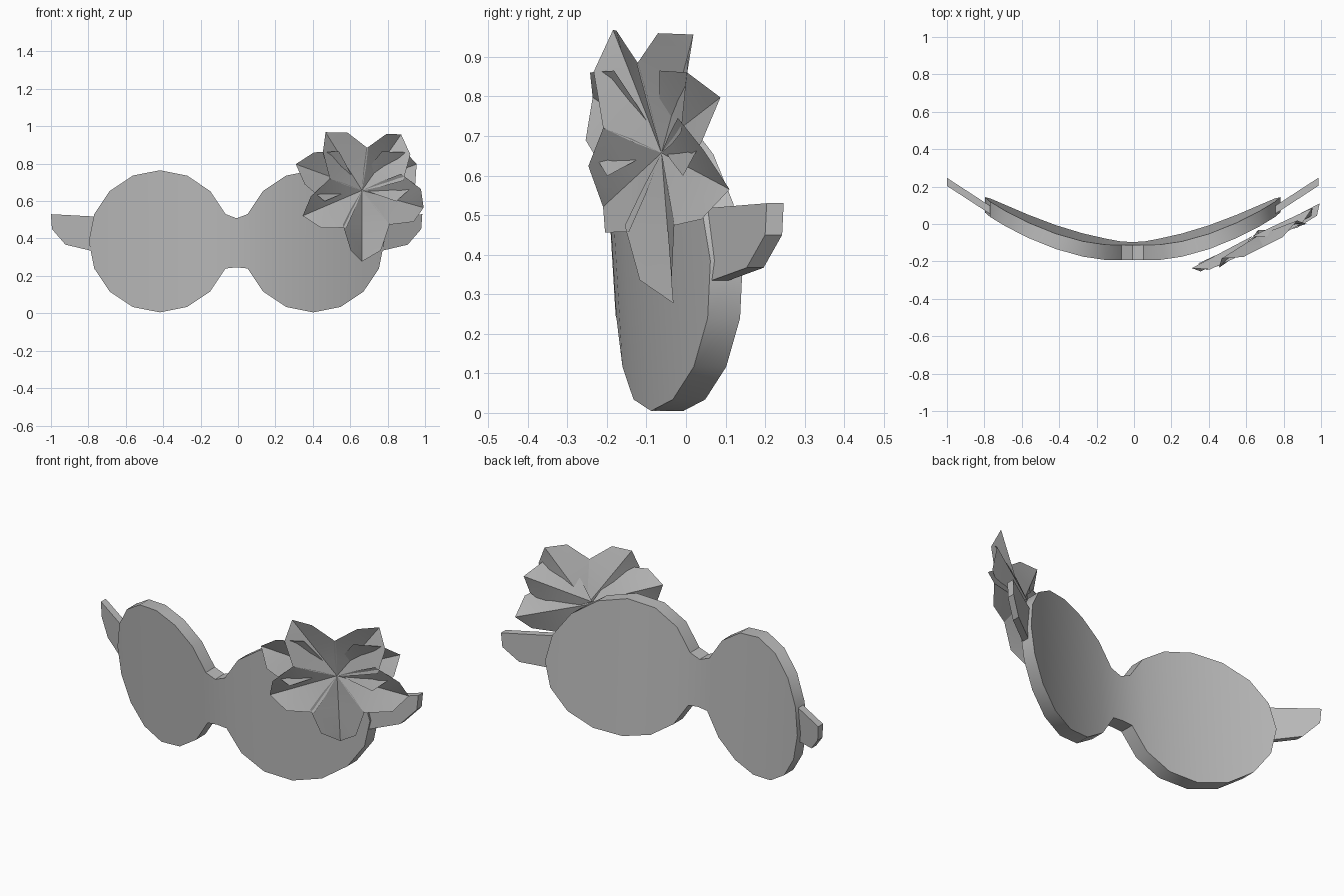
import bpy
import bmesh
from math import sin, cos, radians
from mathutils import Vector

cube = bpy.data.objects.get("Cube")
if cube:
    bpy.data.objects.remove(cube, do_unlink=True)

grey = bpy.data.materials.new("plain grey")
grey.use_nodes = True
grey.diffuse_color = (0.5, 0.5, 0.5, 1)
grey.node_tree.nodes["Principled BSDF"].inputs["Base Color"].default_value = grey.diffuse_color

SHIFT = -0.0075  # the frame sits slightly off centre to balance the flower


def finish(bm, name, closed=True):
    if closed:
        bmesh.ops.recalc_face_normals(bm, faces=bm.faces)
    mesh = bpy.data.meshes.new(name)
    bm.to_mesh(mesh)
    bm.free()
    mesh.materials.append(grey)
    obj = bpy.data.objects.new(name, mesh)
    bpy.context.collection.objects.link(obj)
    bpy.ops.object.select_all(action="DESELECT")
    obj.select_set(True)
    bpy.context.view_layer.objects.active = obj
    bpy.ops.object.shade_smooth_by_angle(angle=radians(35))
    return obj


def thicken(bm, depth):
    """Push a front sheet backwards along y into a solid."""
    sheet = list(bm.faces)
    new = bmesh.ops.extrude_face_region(bm, geom=sheet, use_keep_orig=True)["geom"]
    verts = [v for v in new if isinstance(v, bmesh.types.BMVert)]
    bmesh.ops.translate(bm, verts=verts, vec=(0, depth, 0))


# Curved front with two sixteen-sided lenses and a bridge
def front_y(x, z):
    a = abs(x)
    return -0.186 + 0.5 * a**2 - 0.13 * a**3 - 0.06 * (z - 0.38)


LENS_X, LENS_Z, RADIUS = 0.41, 0.385, 0.38
half = [(LENS_X - RADIUS * cos(radians(22.5 * i)),
         LENS_Z + RADIUS * sin(radians(22.5 * i)),
         LENS_Z - RADIUS * sin(radians(22.5 * i))) for i in range(1, 9)]
columns = [(-x, t, b) for x, t, b in reversed(half)] + [(0, 0.508, 0.246)] + half

bm = bmesh.new()
rows = []
for x, top, bottom in columns:
    pair = [bm.verts.new((x + SHIFT, front_y(x, z), z)) for z in (top, bottom)]
    rows.append(pair)
for (t1, b1), (t2, b2) in zip(rows, rows[1:]):
    bm.faces.new((t1, b1, b2, t2))
bmesh.ops.remove_doubles(bm, verts=bm.verts, dist=0.0005)
thicken(bm, 0.082)
finish(bm, "lens_front")

# Short side arms
ARM = [(0.75, 0.517), (0.993, 0.53), (0.987, 0.45), (0.915, 0.367), (0.75, 0.328)]
for side, name in ((1, "left_arm"), (-1, "right_arm")):
    bm = bmesh.new()
    bm.faces.new([bm.verts.new((side * x + SHIFT, 0.072 + 0.65 * (x - 0.79), z))
                  for x, z in ARM])
    thicken(bm, 0.043)
    finish(bm, name)

# Flower: cupped petals on a plane leaning along the left lens
ACROSS = Vector((0.894, 0.447, 0))
UP = Vector((0, -0.08, 1))
OUT = Vector((0.446, -0.892, -0.071))
PETAL = [(0.09, 0.075, 0.025), (0.18, 0.14, 0.05), (0.318, 0.09, 0.045)]
TIP = 0.38


def petal(name, centre, angle):
    along = ACROSS * cos(radians(angle)) + UP * sin(radians(angle))
    side = UP * cos(radians(angle)) - ACROSS * sin(radians(angle))
    bm = bmesh.new()
    base = bm.verts.new(centre)
    tip = bm.verts.new(centre + along * TIP)
    spine = [bm.verts.new(centre + along * u) for u, w, lift in PETAL]
    for s in (1, -1):
        edge = [bm.verts.new(centre + along * u + side * w * s + OUT * lift)
                for u, w, lift in PETAL]
        faces = [(base, spine[0], edge[0])]
        faces += [(spine[i], spine[i + 1], edge[i + 1], edge[i]) for i in range(2)]
        faces.append((spine[2], tip, edge[2]))
        for f in faces:
            bm.faces.new(f if s == 1 else f[::-1])
    finish(bm, name, closed=False)


middle = Vector((0.663, -0.062, 0.657))
for i, angle in enumerate((-90, -14, 52, 125, 201)):
    petal(f"front_petal_{i + 1}", middle, angle)

behind = Vector((0.632, -0.065, 0.68))
for i, angle in enumerate((18, 162)):
    petal(f"back_petal_{i + 1}", behind, angle)
